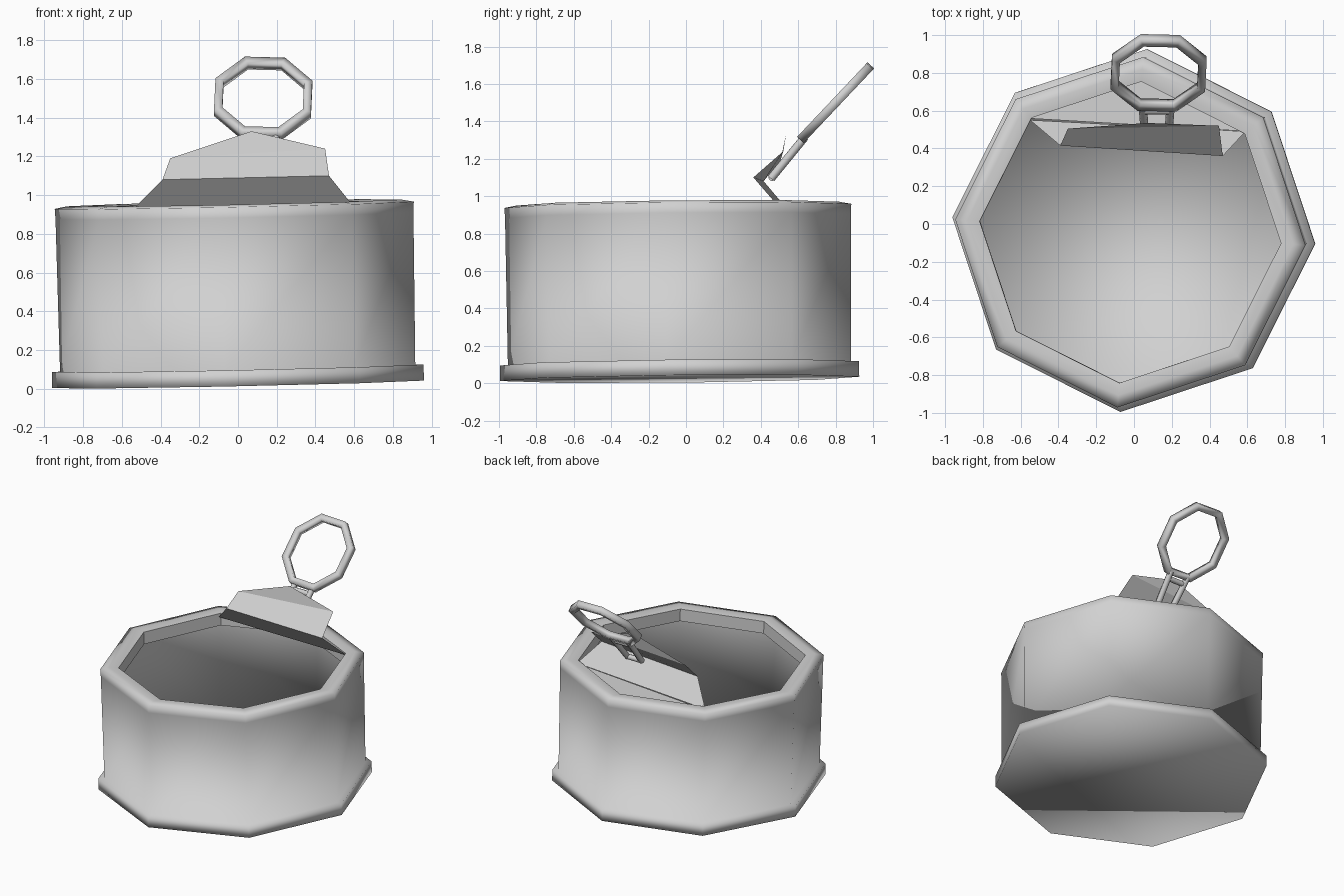
import bpy, bmesh, math
from mathutils import Matrix, Vector

if "Cube" in bpy.data.objects:
    bpy.data.objects.remove(bpy.data.objects["Cube"], do_unlink=True)

SIDES = 8
metal = bpy.data.materials.new("light_grey_metal")
metal.use_nodes = True
GREY = (0.64, 0.64, 0.64, 1)
metal.diffuse_color = GREY
metal.node_tree.nodes["Principled BSDF"].inputs["Base Color"].default_value = GREY

# The can leans slightly and is turned a few degrees
LEAN = (Matrix.Translation((0, -0.034, 0.023))
        @ Matrix.Rotation(math.radians(-1.2), 4, 'Y')
        @ Matrix.Rotation(math.radians(0.6), 4, 'X')
        @ Matrix.Rotation(math.radians(-4.2), 4, 'Z'))

# The pull ring leans back and is slightly longer than wide
RING = (Matrix.Translation((0.13, 0.8, 1.5))
        @ Matrix.Rotation(math.atan2(0.73, 0.69), 4, 'X')
        @ Matrix.Rotation(math.radians(-2), 4, 'Z')
        @ Matrix.Diagonal((1, 1.08, 1, 1))
        @ Matrix.Rotation(math.pi / SIDES, 4, 'Z'))


def finish(name, bm, smooth):
    mesh = bpy.data.meshes.new(name)
    for f in bm.faces:
        f.smooth = smooth
    bm.to_mesh(mesh)
    bm.free()
    mesh.materials.append(metal)
    obj = bpy.data.objects.new(name, mesh)
    bpy.context.collection.objects.link(obj)
    return obj


def lathe(name, profile, place, smooth=True, cap_start=False):
    """Sweep a (radius, height) profile around an octagon."""
    bm = bmesh.new()
    rings = []
    for r, z in profile:
        angles = [math.tau * i / SIDES for i in range(SIDES)]
        rings.append([bm.verts.new(place @ Vector((r * math.cos(a), r * math.sin(a), z)))
                      for a in angles])
    for low, high in zip(rings, rings[1:]):
        for i in range(SIDES):
            j = (i + 1) % SIDES
            bm.faces.new((low[i], low[j], high[j], high[i]))
    if cap_start:
        bm.faces.new(rings[0][::-1])
    bmesh.ops.remove_doubles(bm, verts=bm.verts[:], dist=0.0001)
    return finish(name, bm, smooth)


def sheet(name, points, faces):
    bm = bmesh.new()
    verts = [bm.verts.new(p) for p in points]
    for f in faces:
        bm.faces.new([verts[i] for i in f])
    return finish(name, bm, False)


def bar(name, start, end, radius):
    start, end = Vector(start), Vector(end)
    axis = end - start
    bm = bmesh.new()
    bmesh.ops.create_cone(bm, cap_ends=True, segments=8, radius1=radius,
                          radius2=radius, depth=axis.length)
    turn = axis.to_track_quat('Z', 'Y').to_matrix().to_4x4()
    bm.transform(Matrix.Translation((start + end) / 2) @ turn)
    return finish(name, bm, True)


# Can body: one thin sheet from the bottom, over the ledge, up to the rim
lathe("can_body", [(0.963, 0), (0.963, 0.083), (0.92, 0.083), (0.927, 0.87),
                   (0.93, 0.925), (0.865, 0.937), (0.8, 0.928)], LEAN, cap_start=True)
lathe("inner_lip", [(0.8, 0.928), (0.8, 0.835)], LEAN, smooth=False)

# Peeled lid: flat remainder, rising strip, folded flap with a pointed end
sheet("lid_remainder", [(-0.57, 0.56, 0.92), (0.61, 0.49, 0.95), (0.03, 0.79, 0.93)],
      [(0, 1, 2)])
sheet("peeled_lid",
      [(-0.55, 0.55, 0.92), (0.59, 0.49, 0.95),
       (-0.39, 0.415, 1.08), (0.47, 0.36, 1.10),
       (-0.35, 0.505, 1.19), (0.45, 0.52, 1.24), (0.07, 0.535, 1.33)],
      [(0, 1, 3, 2), (2, 3, 5, 4), (4, 5, 6)])

# Pull ring with a square section
lathe("pull_ring", [(0.225, -0.024), (0.271, -0.024), (0.271, 0.024),
                    (0.225, 0.024), (0.225, -0.024)], RING)

# Tab legs and cross bars joining the ring to the back of the lid
CENTRE = 0.12
for side, name in ((-1, "right"), (1, "left")):
    bar(name + "_tab_leg", (CENTRE + side * 0.075, 0.635, 1.315),
        (CENTRE + side * 0.06, 0.455, 1.095), 0.022)
for name, y, z in (("lower", 0.46, 1.10), ("upper", 0.6, 1.275)):
    bar(name + "_tab_crossbar", (CENTRE - 0.065, y, z), (CENTRE + 0.065, y, z), 0.02)

# Keep hard corners on the tab bars
bpy.ops.object.select_all(action='DESELECT')
for obj in bpy.context.collection.objects:
    if "_tab_" in obj.name:
        obj.select_set(True)
        bpy.context.view_layer.objects.active = obj
bpy.ops.object.shade_smooth_by_angle(angle=math.radians(50))
